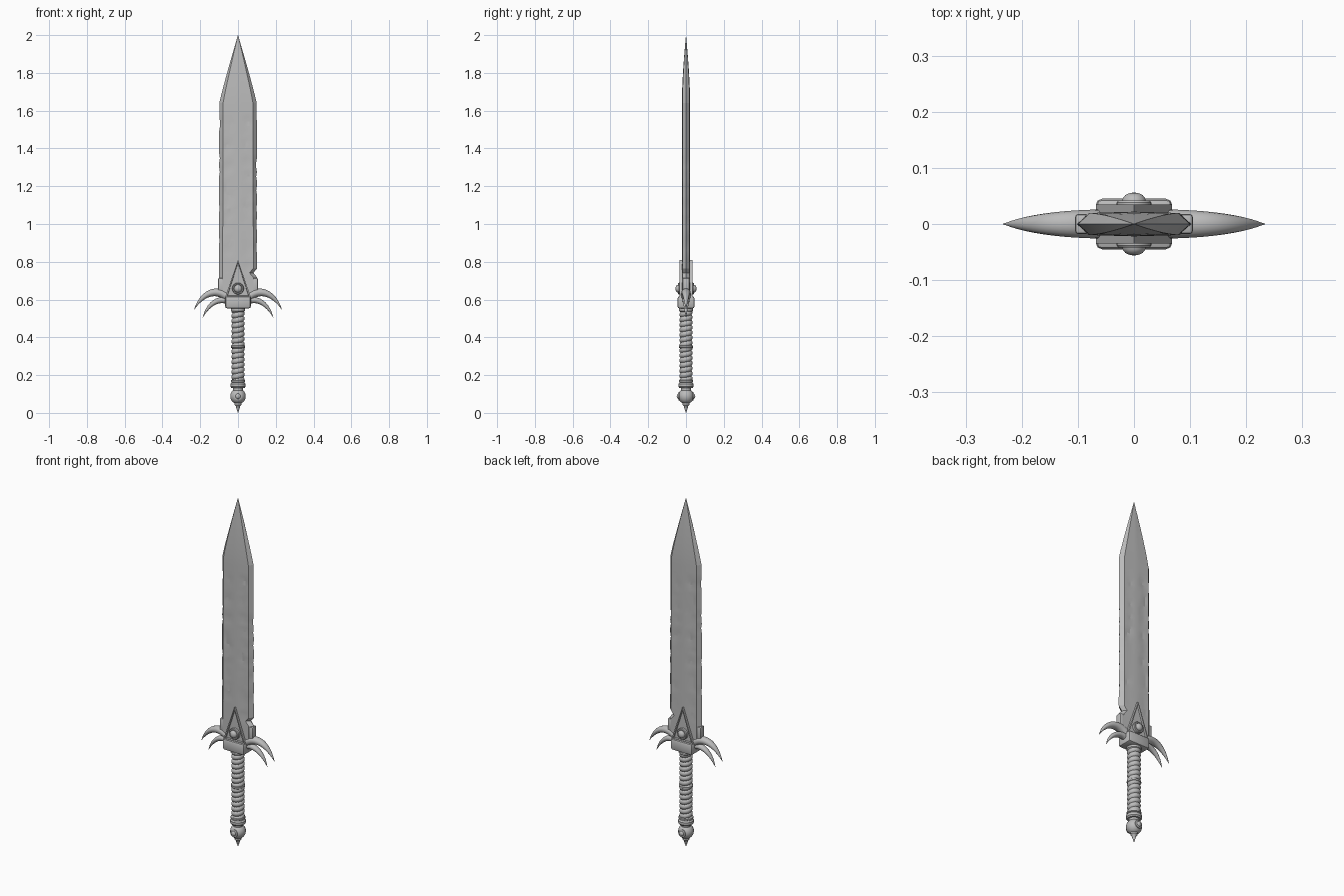
import bpy, bmesh, math, random
from mathutils import Vector, Matrix
from mathutils.geometry import interpolate_bezier

if "Cube" in bpy.data.objects:
    bpy.data.objects.remove(bpy.data.objects["Cube"])
random.seed(4)

STEEL = (0.5, 0.5, 0.5, 1)
steel = bpy.data.materials.new("grey steel")
steel.diffuse_color = STEEL
steel.use_nodes = True
steel.node_tree.nodes["Principled BSDF"].inputs["Base Color"].default_value = STEEL


def finish(name, bm, smooth=35):
    bmesh.ops.recalc_face_normals(bm, faces=bm.faces)
    mesh = bpy.data.meshes.new(name)
    bm.to_mesh(mesh)
    bm.free()
    mesh.materials.append(steel)
    if smooth:
        mesh.shade_smooth()
        mesh.set_sharp_from_angle(angle=math.radians(smooth))
    obj = bpy.data.objects.new(name, mesh)
    bpy.context.collection.objects.link(obj)
    return obj


def loft(name, rings, smooth=35):
    """Skin a list of closed rings and cap both ends."""
    bm = bmesh.new()
    rows = [[bm.verts.new(p) for p in ring] for ring in rings]
    n = len(rows[0])
    for a, b in zip(rows, rows[1:]):
        for i in range(n):
            j = (i + 1) % n
            bm.faces.new((a[i], a[j], b[j], b[i]))
    bm.faces.new(rows[0])
    bm.faces.new(rows[-1])
    return finish(name, bm, smooth)


def circle(r, h, n=28):
    turns = [math.tau * i / n for i in range(n)]
    return [Vector((r * math.cos(a), r * math.sin(a), h)) for a in turns]


def lathe(name, profile, matrix=Matrix()):
    return loft(name, [[matrix @ p for p in circle(r, h)] for r, h in profile])


def box(name, center, size, bevel):
    bm = bmesh.new()
    bmesh.ops.create_cube(bm, size=1)
    bmesh.ops.scale(bm, vec=size, verts=bm.verts)
    bmesh.ops.translate(bm, vec=center, verts=bm.verts)
    bmesh.ops.bevel(bm, geom=bm.edges[:], offset=bevel, segments=2,
                    profile=0.5, affect='EDGES')
    return finish(name, bm)


# Blade: hammered faces, bevelled edges, chipped at the base on one side
SHOULDER, BASE = 1.64, 0.62
columns = [i / 5 for i in range(-5, 6)]


def thickness(u):
    return 0.022 - 0.003 * abs(u) if abs(u) < 0.9 else 0.0


def blade_ring(z, half, depth, dents):
    ring = []
    for side, cols in ((-1, columns), (1, columns[-2:0:-1])):
        for u in cols:
            x, y = u * half, thickness(u) * depth
            if dents and abs(u) in (0.4, 0.6):
                y -= random.choice((0, 0, 0.001, 0.003))
            if abs(u) == 1 and dents:
                x -= math.copysign(random.choice((0, 0, 0, 0.004)), u)
            if u > 0.7 and 0.725 < z < 0.755:
                x -= 0.02
            ring.append((x, side * y, z))
    return ring


rings = []
for i in range(43):
    z = BASE + (SHOULDER - BASE) * i / 42
    rings.append(blade_ring(z, 0.102 - 0.003 * i / 42, 1, 0.75 < z < 1.55))
for i in range(1, 9):
    t = i / 8
    rings.append(blade_ring(SHOULDER + (2 - SHOULDER) * t,
                            0.099 * max(1 - t ** 1.08, 0.004),
                            max(1 - t ** 1.6, 0.01), False))
loft("blade", rings, smooth=8)

# Guard block and the clasps that hold the blade base
box("guard_block", (0, 0, 0.585), (0.136, 0.09, 0.064), 0.011)
for side, label in ((1, "left"), (-1, "right")):
    box(label + "_blade_clasp", (side * 0.084, 0, 0.672), (0.042, 0.036, 0.085), 0.006)


# Guard horns: tapered curved sweeps, two on each side
def horn(name, side, points, width, depth):
    path = interpolate_bezier(*[Vector((side * x, 0, z)) for x, z in points], 20)
    rings = []
    for i, p in enumerate(path):
        tangent = path[min(i + 1, 19)] - path[max(i - 1, 0)]
        normal = tangent.cross(Vector((0, 1, 0))).normalized()
        taper = max(1 - (i / 19) ** 2.2, 0.02)
        rings.append([p + normal * c.x * width * taper
                      + Vector((0, c.y * depth * taper, 0)) for c in circle(1, 0, 16)])
    loft(name, rings, smooth=60)


upper = ((0.04, 0.60), (0.11, 0.672), (0.19, 0.635), (0.233, 0.545))
lower = ((0.04, 0.585), (0.10, 0.62), (0.16, 0.575), (0.187, 0.503))
for side, label in ((1, "left"), (-1, "right")):
    horn(label + "_upper_horn", side, upper, 0.023, 0.026)
    horn(label + "_lower_horn", side, lower, 0.017, 0.02)

# Triangular crest with a raised rim on both faces
bm = bmesh.new()
corners = ((-0.068, 0.612), (0.068, 0.612), (0, 0.81))
front = [bm.verts.new((x, -0.035, z)) for x, z in corners]
back = [bm.verts.new((x, 0.035, z)) for x, z in corners]
panels = [bm.faces.new(front), bm.faces.new(back)]
for i in range(3):
    j = (i + 1) % 3
    bm.faces.new((front[i], front[j], back[j], back[i]))
bmesh.ops.recalc_face_normals(bm, faces=bm.faces)
bmesh.ops.inset_individual(bm, faces=panels, thickness=0.013)
bmesh.ops.inset_individual(bm, faces=panels, thickness=0.003, depth=-0.009)
finish("crest", bm, smooth=0)

# Round jewels in collars on the crest and pommel, front and back
for side, label in ((-1, "front"), (1, "back")):
    turn = Matrix.Rotation(-side * math.pi / 2, 4, 'X')
    lathe(label + "_crest_jewel",
          [(0.031, 0.015), (0.031, 0.038), (0.028, 0.042), (0.023, 0.042),
           (0.021, 0.039), (0.020, 0.046), (0.015, 0.052), (0.008, 0.055), (0.001, 0.056)],
          Matrix.Translation((0, 0, 0.658)) @ turn)
    lathe(label + "_pommel_jewel",
          [(0.022, 0.02), (0.022, 0.039), (0.018, 0.041), (0.014, 0.041),
           (0.012, 0.045), (0.007, 0.048), (0.001, 0.049)],
          Matrix.Translation((0, 0, 0.088)) @ turn)

# Grip with a spiral wrap
PITCH, LOW, HIGH = 0.027, 0.16, 0.556
rings = []
for i in range(181):
    z = LOW + (HIGH - LOW) * i / 180
    ring = []
    for k in range(32):
        a = math.tau * k / 32
        wave = abs(math.sin(math.pi * (z / PITCH - k / 32)))
        r = 0.026 + 0.009 * math.sqrt(wave)
        ring.append((r * math.cos(a), r * math.sin(a), z))
    rings.append(ring)
loft("grip_wrap", rings, smooth=50)


# Grip rings
def band(name, z, r, h):
    lathe(name, [(r - 0.006, z - h), (r, z - h * 0.5), (r, z + h * 0.5), (r - 0.006, z + h)])


band("upper_grip_ring", 0.546, 0.038, 0.011)
band("middle_grip_ring", 0.35, 0.037, 0.009)
band("lower_grip_ring", 0.168, 0.038, 0.008)
band("pommel_collar", 0.146, 0.041, 0.014)

# Pommel ball, neck and spike
ball = [(0.041 * math.sin(math.pi * i / 16), 0.088 - 0.041 * math.cos(math.pi * i / 16))
        for i in range(1, 16)]
lathe("pommel_ball", ball)
lathe("pommel_neck", [(0.026, 0.115), (0.026, 0.138)])
lathe("pommel_spike", [(0.001, 0), (0.008, 0.022), (0.012, 0.036), (0.019, 0.042), (0.019, 0.056)])
